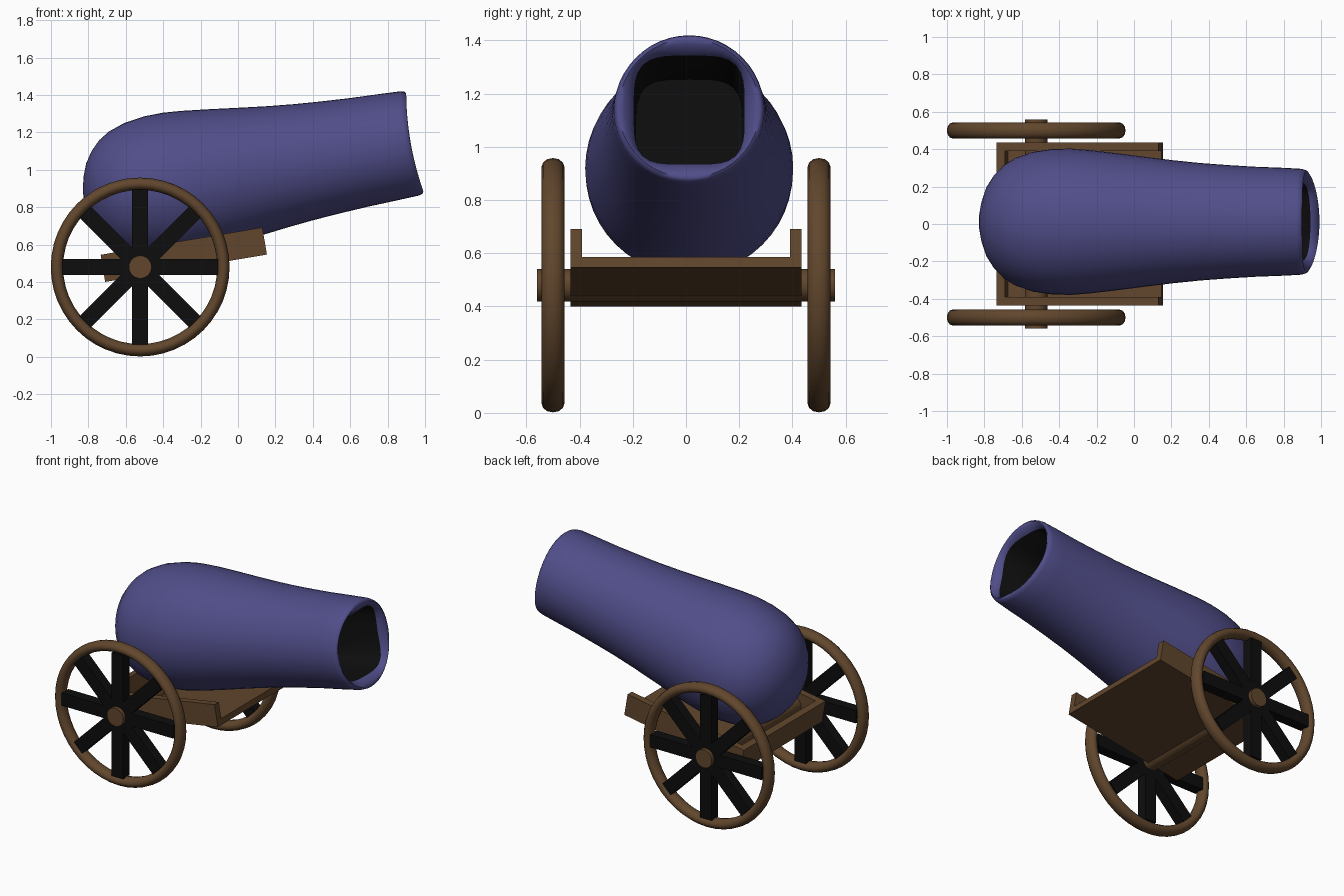
import bpy, bmesh
from math import sin, cos, pi, radians
from mathutils import Matrix, Vector

if "Cube" in bpy.data.objects:
    bpy.data.objects.remove(bpy.data.objects["Cube"])


def material(name, rgb):
    m = bpy.data.materials.new(name)
    m.diffuse_color = (*rgb, 1)
    m.use_nodes = True
    m.node_tree.nodes["Principled BSDF"].inputs["Base Color"].default_value = m.diffuse_color
    return m


BLUE = material("blue_paint", (0.08, 0.075, 0.25))
WOOD = material("brown_wood", (0.12, 0.062, 0.026))
BLACK = material("black", (0.004, 0.004, 0.004))


def make_object(name, bm, mats, smooth=None):
    bmesh.ops.recalc_face_normals(bm, faces=bm.faces)
    me = bpy.data.meshes.new(name)
    bm.to_mesh(me)
    bm.free()
    for m in mats:
        me.materials.append(m)
    ob = bpy.data.objects.new(name, me)
    bpy.context.collection.objects.link(ob)
    if smooth:
        bpy.ops.object.select_all(action='DESELECT')
        ob.select_set(True)
        bpy.context.view_layer.objects.active = ob
        bpy.ops.object.shade_smooth_by_angle(angle=radians(smooth))
    return ob


def add_box(bm, centre, size, rot=Matrix()):
    bmesh.ops.create_cube(bm, size=1, matrix=rot @ Matrix.Translation(centre)
                          @ Matrix.Diagonal((*size, 1)))


# Barrel: rings along a tilted axis; (position, radius, squareness exponent)
rings = [(-.832, .06, 2), (-.815, .13, 2), (-.79, .195, 2), (-.75, .255, 2),
         (-.70, .305, 2), (-.64, .342, 2), (-.55, .373, 2), (-.44, .389, 2),
         (-.34, .391, 2), (-.237, .383, 2), (-.09, .366, 2), (.061, .347, 2),
         (.21, .329, 2), (.36, .314, 2), (.51, .303, 2), (.66, .294, 2),
         (.82, .288, 2), (.93, .283, 2), (.952, .277, 2), (.960, .265, 2),
         (.952, .245, 2.3), (.922, .207, 4), (.45, .20, 4)]
SIDES, BORE = 48, 21
bm = bmesh.new()
loops = []
for i, (s, r, n) in enumerate(rings):
    loop = []
    for k in range(SIDES):
        a = 2 * pi * k / SIDES
        c, d = cos(a), sin(a)
        q = r / (abs(c) ** n + abs(d) ** n) ** (1 / n)
        dip = 0.022 * c * c if i >= 17 else 0   # muzzle sides are set back
        loop.append(bm.verts.new((s - dip, q * c, q * d)))
    loops.append(loop)
for i in range(len(loops) - 1):
    for k in range(SIDES):
        j = (k + 1) % SIDES
        f = bm.faces.new((loops[i][k], loops[i][j], loops[i + 1][j], loops[i + 1][k]))
        f.material_index = int(i >= BORE)
tip = bm.verts.new((-.837, 0, 0))
for k in range(SIDES):
    bm.faces.new((tip, loops[0][(k + 1) % SIDES], loops[0][k]))
bm.faces.new(loops[-1]).material_index = 1
barrel = make_object("barrel", bm, [BLUE, BLACK], 60)
barrel.location = (0, 0.012, 0.979)
barrel.rotation_euler = (0, -radians(10), 0)

# Carriage tray: floor, two side rails and a back rail, tilted
L, W, H, T = 0.877, 0.87, 0.147, 0.045
bm = bmesh.new()
add_box(bm, (0, 0, -H / 2 + .02), (L, W, .04))
for sy in (-1, 1):
    add_box(bm, (0, sy * (W - T) / 2, .02), (L, T, H - .04))
add_box(bm, (-(L - T) / 2, 0, .02), (T, W - 2 * T, H - .04))
tray = make_object("carriage_tray", bm, [WOOD])
tray.location = (-0.29, 0, 0.546)
tray.rotation_euler = (0, -radians(9.6), 0)

# Axle
HUB = Vector((-0.523, 0, 0.48))
bm = bmesh.new()
bmesh.ops.create_cone(bm, cap_ends=True, segments=32, radius1=.061, radius2=.061,
                      depth=1.12, matrix=Matrix.Rotation(pi / 2, 4, 'X'))
make_object("axle", bm, [WOOD], 30).location = HUB

# Wheels: oval-section rim plus four crossing bars giving eight spokes
for name, y in (("left", 0.5), ("right", -0.5)):
    bm = bmesh.new()
    N, M = 48, 12
    v = [[bm.verts.new(((.445 + .033 * cos(b)) * cos(a), .043 * sin(b),
                        (.445 + .033 * cos(b)) * sin(a)))
          for b in (2 * pi * j / M for j in range(M))]
         for a in (2 * pi * i / N for i in range(N))]
    for i in range(N):
        for j in range(M):
            p, q = (i + 1) % N, (j + 1) % M
            bm.faces.new((v[i][j], v[p][j], v[p][q], v[i][q]))
    rim = make_object(name + "_wheel_rim", bm, [WOOD], 60)
    bm = bmesh.new()
    for k in range(4):
        add_box(bm, (0, 0, 0), (.83, .07, .085), Matrix.Rotation(k * pi / 4, 4, 'Y'))
    spokes = make_object(name + "_wheel_spokes", bm, [BLACK])
    rim.location = spokes.location = HUB + Vector((0, y, 0))
